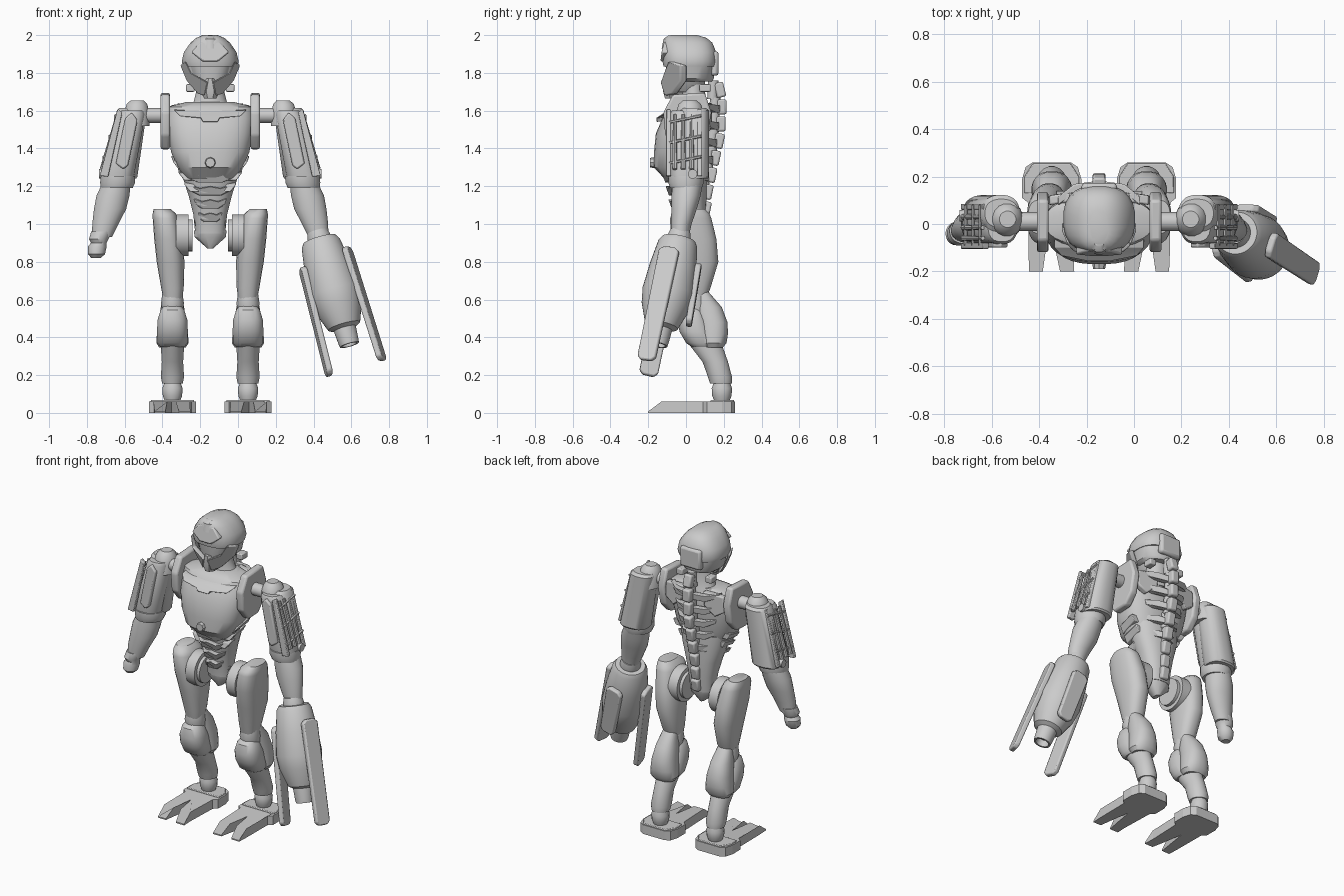
import bpy, bmesh, math
from mathutils import Vector, Matrix

CX = -0.147                      # body mirror plane
grey = bpy.data.materials.new("light_grey")
grey.diffuse_color = (0.6, 0.6, 0.6, 1)


def finish(name, bm, smooth=True, bevel=0.0):
    bmesh.ops.recalc_face_normals(bm, faces=bm.faces)
    me = bpy.data.meshes.new(name)
    bm.to_mesh(me)
    bm.free()
    ob = bpy.data.objects.new(name, me)
    bpy.context.collection.objects.link(ob)
    me.materials.append(grey)
    if bevel:
        m = ob.modifiers.new("bevel", 'BEVEL')
        m.width, m.segments = bevel, 2
    if smooth:
        bpy.ops.object.select_all(action='DESELECT')
        ob.select_set(True)
        bpy.context.view_layer.objects.active = ob
        bpy.ops.object.shade_smooth_by_angle(angle=math.radians(35))
    return ob


def loft(name, rings, s=1, n=24, p=2.0, mat=None):
    """Skin superellipse rings (dx, y, z, rx, ry); dx is measured from the mirror plane."""
    bm = bmesh.new()
    rows = []
    for dx, y, z, rx, ry in rings:
        row = []
        for i in range(n):
            a = 2 * math.pi * (i + .5) / n
            c, d = math.cos(a), math.sin(a)
            v = Vector((dx + rx * math.copysign(abs(c) ** (2 / p), c),
                        y + ry * math.copysign(abs(d) ** (2 / p), d), z))
            row.append(bm.verts.new(mat @ v if mat else Vector((CX + s * v.x, v.y, v.z))))
        rows.append(row)
    for a, b in zip(rows, rows[1:]):
        for i in range(n):
            bm.faces.new((a[i], a[(i + 1) % n], b[(i + 1) % n], b[i]))
    bm.faces.new(rows[0])
    bm.faces.new(rows[-1])
    return finish(name, bm)


def prism(name, pts, vec, bevel=0.0):
    """Extrude a 3D outline along vec."""
    bm = bmesh.new()
    lo = [bm.verts.new(p) for p in pts]
    hi = [bm.verts.new(Vector(p) + Vector(vec)) for p in pts]
    bm.faces.new(lo)
    bm.faces.new(hi)
    for i in range(len(pts)):
        j = (i + 1) % len(pts)
        bm.faces.new((lo[i], lo[j], hi[j], hi[i]))
    return finish(name, bm, bool(bevel), bevel)


def rod(name, a, b, r1, r2=None, n=16):
    a, b = Vector(a), Vector(b)
    bm = bmesh.new()
    bmesh.ops.create_cone(bm, cap_ends=True, segments=n, radius1=r1,
                          radius2=r1 if r2 is None else r2, depth=(b - a).length)
    q = (b - a).to_track_quat('Z', 'Y').to_matrix().to_4x4()
    bm.transform(Matrix.Translation((a + b) / 2) @ q)
    return finish(name, bm)


def box(name, loc, size, tilt=0, bevel=0.008):
    bm = bmesh.new()
    bmesh.ops.create_cube(bm, size=1)
    bm.transform(Matrix.Translation(loc) @ Matrix.Rotation(tilt, 4, 'X') @ Matrix.Diagonal((*size, 1)))
    return finish(name, bm, True, bevel)


# head: dome, visor band, recessed face, muzzle, neck
loft("helmet", [(0, .02, 1.835, .145, .14), (0, .02, 1.86, .152, .145), (0, .018, 1.91, .14, .143),
                (0, .01, 1.96, .105, .13), (0, 0, 1.985, .075, .11), (0, -.01, 2.0, .04, .07)], p=2.5)
loft("visor_band", [(0, .04, 1.755, .105, .10), (0, .03, 1.77, .125, .118), (0, .03, 1.84, .142, .12)], p=2.4)
loft("face", [(0, .0, 1.70, .055, .09), (0, .0, 1.76, .10, .10), (0, .0, 1.85, .12, .11)], p=2.4)
loft("muzzle", [(0, -.065, 1.665, .035, .05), (0, -.07, 1.70, .055, .055), (0, -.085, 1.77, .022, .04)], n=8)
loft("neck", [(0, .045, 1.58, .13, .085), (0, .045, 1.64, .09, .07), (0, .04, 1.70, .075, .06),
              (0, .04, 1.80, .075, .06)])
prism("brow", [(CX - .10, -.13, 1.91), (CX - .04, -.135, 1.86), (CX + .04, -.135, 1.86),
               (CX + .10, -.13, 1.91), (CX + .05, -.115, 1.965), (CX - .05, -.115, 1.965)], (0, .06, 0), .008)
loft("crest_bump", [(0, -.09, 1.93, .045, .04), (0, -.08, 1.98, .04, .04), (0, -.07, 1.997, .025, .025)], n=12)
box("helmet_back_plate", (CX, .15, 1.85), (.15, .045, .13), bevel=.015)

# torso: chest shell, abdomen, pelvis
loft("chest", [(0, -.02, 1.24, .13, .095), (0, -.04, 1.30, .172, .13), (0, -.03, 1.38, .208, .14),
               (0, -.02, 1.48, .225, .14), (0, .0, 1.56, .23, .125), (0, .01, 1.62, .228, .10),
               (0, .03, 1.645, .13, .075)], n=32, p=2.5)
loft("abdomen", [(0, .03, .95, .08, .065), (0, .03, 1.05, .09, .075), (0, .02, 1.15, .115, .09),
                 (0, .01, 1.25, .148, .10), (0, .0, 1.33, .16, .11)], p=2.3)
loft("pelvis", [(0, .03, .87, .015, .03), (0, .03, .93, .085, .06), (0, .03, .965, .09, .065)], n=12)
for i, (z, w, y) in enumerate([(1.25, .165, -.105), (1.18, .135, -.085), (1.11, .105, -.07), (1.04, .083, -.055)]):
    prism(f"belly_plate_{i}", [(CX - w, y + .05, z + .035), (CX - w * .4, y - .015, z + .01), (CX, y - .025, z + .02),
          (CX + w * .4, y - .015, z + .01), (CX + w, y + .05, z + .035), (CX + w * .85, y + .05, z),
          (CX + w * .4, y - .01, z - .03), (CX - w * .4, y - .01, z - .03), (CX - w * .85, y + .05, z)],
          (0, .07, 0), .005)
rod("chest_stud", (CX, -.14, 1.325), (CX, -.19, 1.325), .035, .025, 8)
prism("chest_collar", [(CX - .19, -.10, 1.60), (CX - .16, -.135, 1.57), (CX - .05, -.155, 1.56), (CX - .04, -.155, 1.54),
      (CX + .04, -.155, 1.54), (CX + .05, -.155, 1.56), (CX + .16, -.135, 1.57), (CX + .19, -.10, 1.60)],
      (0, .06, .01), .003)

# spine segments and back ribs
spine = [(.18, 1.71), (.19, 1.62), (.185, 1.53), (.175, 1.44), (.155, 1.35),
         (.135, 1.26), (.115, 1.17), (.105, 1.08), (.10, 1.0)]
for i, (y, z) in enumerate(spine):
    tilt = .25 if i < 1 else -.2 if i > 2 else 0
    box(f"vertebra_{i}", (CX, y, z), (.055, .05, .08), tilt, .01)
    rod(f"spine_link_{i}", (CX, y - .04, z - .05), (CX, y - .035, z + .05), .028)
    if i == 0:
        continue
    for s in (-1, 1):
        w = max(.085, .19 - .016 * i)
        prism(f"back_rib_{i}_{s}", [(CX + s * .02, y - .01, z + .01), (CX + s * w * .6, y - .025, z + .01),
              (CX + s * w, y - .075, z + .02), (CX + s * w * .95, y - .075, z - .01),
              (CX + s * w * .6, y - .025, z - .03), (CX + s * .02, y - .01, z - .03)], (0, -.035, 0), .004)

for s in (-1, 1):
    side = "left" if s < 0 else "right"

    def P(dx, y, z):
        return (CX + s * dx, y, z)

    # face: cheek guard and neck fin
    prism(f"cheek_{side}", [P(.158, -.03, 1.84), P(.13, -.095, 1.86), P(.10, -.115, 1.80), P(.012, -.135, 1.75),
          P(.03, -.115, 1.68), P(.065, -.08, 1.69), P(.125, -.03, 1.76)], (0, .035, 0), .005)
    box(f"neck_fin_{side}", P(.105, .10, 1.72), (.045, .06, .04), bevel=.006)

    # flank ribs, shoulder blade and shoulder plate
    for k, z in enumerate((1.31, 1.25, 1.19)):
        prism(f"flank_rib_{side}_{k}", [P(.198 - .03 * k, -.07, z + .02), P(.208 - .035 * k, .05, z + .05),
              P(.188 - .035 * k, .05, z + .01), P(.168 - .03 * k, -.08, z - .02)], (-s * .05, 0, 0), .004)
    prism(f"shoulder_blade_{side}", [P(.07, .10, 1.64), P(.21, .08, 1.63), P(.215, .08, 1.53), P(.15, .09, 1.49),
          P(.08, .10, 1.55)], (0, .04, 0), .008)
    prism(f"shoulder_plate_{side}", [P(.213, y, z) for y, z in
          [(-.12, 1.59), (-.07, 1.685), (.10, 1.695), (.135, 1.59), (.11, 1.465), (.05, 1.40), (-.05, 1.395), (-.11, 1.47)]],
          (s * .05, 0, 0), .012)
    rod(f"shoulder_axle_{side}", P(.2, .01, 1.575), P(.36, .01, 1.575), .04)

    # upper arm: shoulder cap, core, rounded back shell, front panel, outer lattice
    loft(f"shoulder_cap_{side}", [(.39, .02, 1.52, .07, .08), (.39, .02, 1.59, .07, .075), (.388, .02, 1.635, .055, .06),
                                  (.386, .02, 1.655, .035, .035)], s, 16)
    loft(f"upper_arm_{side}", [(.495, 0, 1.21, .075, .075), (.49, 0, 1.26, .088, .085), (.415, .0, 1.58, .072, .085),
                               (.41, 0, 1.60, .06, .075)], s, 20, 2.6)
    prism(f"arm_panel_{side}", [P(.46, -.10, 1.29), P(.50, -.10, 1.32), P(.45, -.10, 1.56), P(.415, -.10, 1.59),
          P(.385, -.10, 1.55), P(.435, -.10, 1.31)], (0, .03, 0), .008)
    loft(f"arm_back_shell_{side}", [(.482, .045, 1.24, .09, .07), (.48, .045, 1.25, .095, .078),
                                    (.415, .045, 1.60, .08, .078), (.412, .045, 1.615, .07, .06)], s, 24, 2.4)
    for k in range(3):
        y = -.06 + k * .045
        rod(f"arm_rod_{side}_{k}", P(.572, y, 1.29), P(.49, y, 1.58), .013, .009, 8)
    for k in range(3):
        f = .15 + k * .35
        z = 1.29 + .31 * f
        rod(f"arm_brace_{side}_{k}", P(.575 - .085 * f, -.09, z - .015), P(.575 - .085 * f, .08, z + .02), .008, n=6)
    for y in (-.105, .06):
        prism(f"arm_edge_{side}_{y}", [P(.54, y, 1.25), P(.585, y, 1.255), P(.49, y, 1.61), P(.465, y, 1.59)],
              (0, .025, 0), .005)

    # elbow and forearm
    loft(f"elbow_collar_{side}", [(.495, .0, 1.19, .085, .085), (.49, 0, 1.22, .094, .095), (.488, 0, 1.255, .092, .095)], s, 20)
    rod(f"elbow_pin_{side}", P(.40, .035, 1.265), P(.59, .035, 1.265), .025)
    loft(f"forearm_{side}", [(.573, -.03, .93, .053, .045), (.555, -.025, 1.0, .07, .055), (.53, -.01, 1.08, .086, .068),
                             (.515, 0, 1.15, .088, .078), (.495, .01, 1.22, .075, .08)], s)

    # hip, thigh
    rod(f"hip_disc_{side}", P(.115, .03, .94), P(.18, .03, .94), .11, n=32)
    rod(f"hip_hub_{side}", P(.095, .03, .94), P(.22, .03, .94), .085, n=24)
    loft(f"thigh_{side}", [(.198, .05, .60, .05, .055), (.20, .055, .66, .06, .075), (.21, .06, .80, .074, .112),
                           (.222, .04, .92, .075, .122), (.238, .025, 1.03, .067, .11), (.243, .025, 1.055, .062, .10),
                           (.255, .03, 1.08, .045, .07)], s, p=2.4)

    # knee, calf, shin, ankle
    loft(f"knee_{side}", [(.20, .06, .53, .055, .06), (.20, .05, .58, .062, .065), (.20, .05, .63, .055, .055)], s, 16)
    loft(f"knee_guard_{side}", [(.20, .09, .35, .065, .06), (.20, .08, .37, .08, .08), (.20, .05, .43, .082, .085),
                                (.20, .035, .49, .08, .08), (.20, .03, .545, .063, .062), (.20, .04, .575, .04, .035)], s, p=2.4)
    loft(f"calf_{side}", [(.20, .145, .345, .07, .05), (.20, .145, .37, .086, .07), (.20, .145, .42, .083, .078),
                          (.20, .14, .48, .075, .08), (.20, .115, .56, .062, .075), (.20, .085, .64, .045, .035)], s, p=2.3)
    loft(f"shin_{side}", [(.20, .185, .155, .055, .058), (.20, .18, .19, .062, .064), (.20, .155, .27, .057, .068),
                          (.20, .11, .35, .062, .085), (.20, .08, .42, .06, .08)], s)
    loft(f"ankle_{side}", [(.20, .19, .06, .04, .04), (.20, .19, .09, .052, .052), (.20, .19, .13, .055, .055),
                           (.20, .19, .17, .04, .04)], s, 16)

    # forked foot with sloping toe tips
    outline = [(.12, .26), (.28, .26), (.31, .24), (.325, .19), (.325, .11), (.30, .09), (.298, -.13), (.295, -.20), (.238, -.20),
               (.228, -.13), (.205, .02), (.18, -.13), (.165, -.20), (.105, -.20), (.108, -.13), (.10, .09), (.075, .11),
               (.075, .19), (.09, .24)]
    foot = prism(f"foot_{side}", [P(x, y, 0) for x, y in outline], (0, 0, .06))
    for v in foot.data.vertices:
        if v.co.z > .03 and v.co.y < -.19:
            v.co.z = .008
    prism(f"heel_{side}", [P(x, y, .03) for x, y in [(.12, .255), (.28, .255), (.315, .2), (.315, .13), (.085, .13), (.085, .2)]],
          (0, 0, .038), .004)

# plain left hand stub
loft("hand_stub", [(.605, -.045, .82, .025, .025), (.602, -.045, .84, .045, .045), (.598, -.04, .88, .05, .05),
                   (.59, -.04, .90, .042, .042), (.59, -.04, .92, .052, .052), (.575, -.03, .96, .056, .052)], -1)

# arm cannon built along its own tilted axis
start, end = Vector((.42, -.03, .96)), Vector((.59, -.15, .36))
axis = end - start
L = axis.length
M = Matrix.Translation(start) @ axis.to_track_quat('Z', 'Y').to_matrix().to_4x4()
prof = [(0, .055), (.03, .062), (.045, .062), (.045, .09), (.07, .105), (.2, .125), (.34, .138), (.42, .128),
        (.53, .088), (.545, .06), (L - .02, .055), (L, .052), (L, .04), (L - .04, .035)]
loft("cannon_body", [(0, 0, t, r, r) for t, r in prof], n=32, mat=M)
inv = M.to_3x3().inverted()
for name, d, t0, t1 in [("outer", (1, -.3, 0), .13, .77), ("inner", (-1, -.12, 0), .17, .77), ("rear", (.0, 1, 0), .16, .50)]:
    u = inv @ Vector(d)
    u.z = 0
    u.normalize()
    w = Vector((-u.y, u.x, 0))
    fin = [(-.055, t0 + .02), (-.03, t0), (.03, t0), (.055, t0 + .02), (.05, t1 - .08), (.05, t1 - .02),
           (.03, t1), (-.03, t1), (-.05, t1 - .02)]
    prism(f"cannon_fin_{name}", [M @ (u * (.114 + .03 * (t - t0)) + w * a + Vector((0, 0, t))) for a, t in fin],
          M.to_3x3() @ (u * .032), .008)
